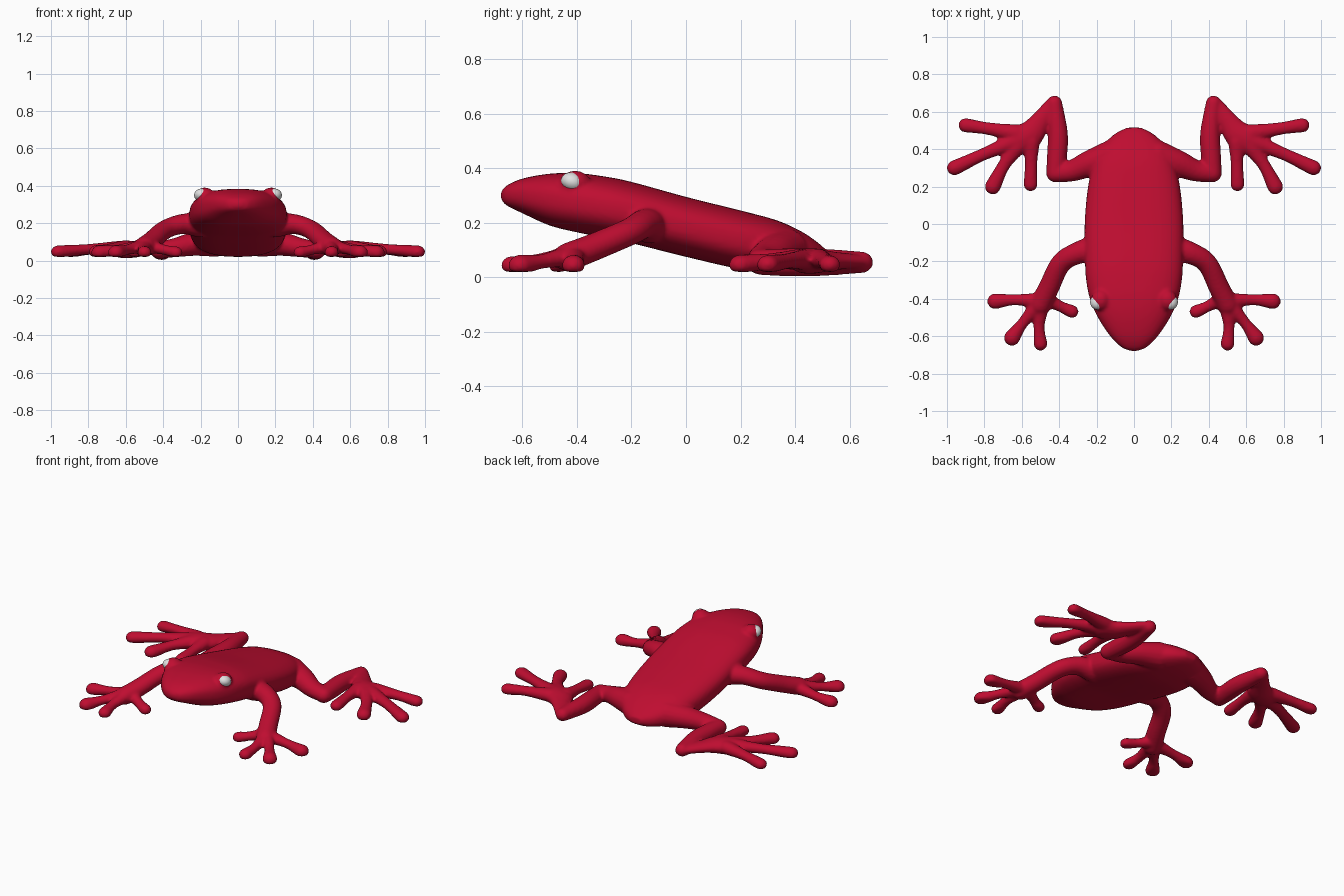
import bpy, bmesh, math
from mathutils import Vector, Matrix

if "Cube" in bpy.data.objects:
    bpy.data.objects.remove(bpy.data.objects["Cube"])


def material(name, rgb):
    m = bpy.data.materials.new(name)
    m.diffuse_color = (*rgb, 1)
    m.use_nodes = True
    m.node_tree.nodes["Principled BSDF"].inputs["Base Color"].default_value = m.diffuse_color
    return m


red = material("red skin", (0.52, 0.004, 0.03))
grey = material("pale eye", (0.75, 0.75, 0.75))


def spline(pts, steps=6):
    """Catmull-Rom through tuples of any length."""
    p = [Vector(q) for q in pts]
    p = [p[0] * 2 - p[1]] + p + [p[-1] * 2 - p[-2]]
    out = []
    for i in range(1, len(p) - 2):
        a, b, c, d = p[i - 1:i + 3]
        for s in range(steps):
            t = s / steps
            out.append(0.5 * (2 * b + (c - a) * t + (2 * a - 5 * b + 4 * c - d) * t * t
                              + (3 * b - a - 3 * c + d) * t ** 3))
    return out + [p[-2]]


def skin_rings(bm, rings):
    loops = [[bm.verts.new(co) for co in r] for r in rings]
    n = len(loops[0])
    for a, b in zip(loops, loops[1:]):
        for i in range(n):
            j = (i + 1) % n
            bm.faces.new((a[i], a[j], b[j], b[i]))
    bm.faces.new(loops[0][::-1])
    bm.faces.new(loops[-1])


def tube(bm, pts, flat=1.0, floor=0.0):
    """Round-ended limb through (x, y, z, radius), on both sides of the body."""
    path = spline(pts)
    co = [Vector(q[:3]) for q in path]
    rad = [q[3] for q in path]
    d0 = (co[0] - co[1]).normalized()
    d1 = (co[-1] - co[-2]).normalized()
    caps = [math.radians(a) for a in (20, 40, 60, 80)]
    start = [(co[0] + d0 * rad[0] * math.sin(a), rad[0] * math.cos(a), -d0) for a in reversed(caps)]
    end = [(co[-1] + d1 * rad[-1] * math.sin(a), rad[-1] * math.cos(a), d1) for a in caps]
    mid = []
    for i, c in enumerate(co):
        t = (co[min(i + 1, len(co) - 1)] - co[max(i - 1, 0)]).normalized()
        mid.append((c, rad[i], t))
    for side in (1, -1):
        rings = []
        for c, r, t in start + mid + end:
            u = t.cross(Vector((0, 0, 1))).normalized()
            v = u.cross(t)
            ring = []
            for k in range(16):
                a = math.tau * k / 16
                o = (u * math.cos(a) + v * math.sin(a)) * r
                ring.append((side * (c.x + o.x), c.y + o.y, max(floor, c.z + o.z * flat)))
            rings.append(ring)
        skin_rings(bm, rings)


bm = bmesh.new()

# Torso and head: y, half width, bottom z, top z
profile = [(-0.68, 0.012, 0.29, 0.31), (-0.66, 0.065, 0.265, 0.335), (-0.6, 0.127, 0.235, 0.362),
           (-0.5, 0.193, 0.19, 0.38), (-0.4, 0.236, 0.165, 0.382), (-0.3, 0.256, 0.145, 0.37),
           (-0.2, 0.262, 0.125, 0.35), (0, 0.264, 0.075, 0.295), (0.2, 0.246, 0.03, 0.245),
           (0.33, 0.212, 0.02, 0.21), (0.42, 0.165, 0.025, 0.17), (0.48, 0.105, 0.04, 0.13),
           (0.515, 0.04, 0.06, 0.1)]
rings = []
for y, w, lo, hi in spline(profile, 5):
    ring = []
    for k in range(40):
        c, s = math.cos(math.tau * k / 40), math.sin(math.tau * k / 40)
        ring.append((w * math.copysign(abs(c) ** 0.78, c), y,
                     (lo + hi) / 2 + (hi - lo) / 2 * math.copysign(abs(s) ** 0.78, s)))
    rings.append(ring)
skin_rings(bm, rings)

# Eye bumps
for side in (1, -1):
    bmesh.ops.create_uvsphere(bm, u_segments=24, v_segments=16, radius=1, matrix=Matrix.Translation(
        (side * 0.178, -0.407, 0.346)) @ Matrix.Diagonal((0.052, 0.057, 0.045, 1)))

# Arms
tube(bm, [(0.2, -0.13, 0.19, 0.075), (0.3, -0.155, 0.195, 0.06), (0.39, -0.21, 0.165, 0.055),
          (0.455, -0.34, 0.11, 0.056), (0.5, -0.43, 0.075, 0.058)], 0.9, 0.02)
# Fingers: knuckle, mid and tip positions
for kx, ky, mx, my, tx, ty, r in [(0.52, -0.41, 0.64, -0.405, 0.742, -0.413, 0.043),
                                  (0.52, -0.44, 0.595, -0.53, 0.652, -0.608, 0.044),
                                  (0.495, -0.44, 0.508, -0.55, 0.5, -0.64, 0.038),
                                  (0.47, -0.4, 0.395, -0.44, 0.332, -0.468, 0.036)]:
    tube(bm, [(kx, ky, 0.075, 0.042), (mx, my, 0.058, 0.03), (tx, ty, 0.044, r)], 0.9, 0.02)

# Hind legs: thigh, shin, foot
tube(bm, [(0.12, 0.36, 0.1, 0.09), (0.23, 0.325, 0.09, 0.073), (0.33, 0.285, 0.07, 0.058),
          (0.415, 0.272, 0.058, 0.05)], 0.9, 0.005)
tube(bm, [(0.42, 0.272, 0.056, 0.05), (0.412, 0.36, 0.055, 0.054), (0.407, 0.48, 0.055, 0.054),
          (0.425, 0.645, 0.055, 0.042)], 0.95, 0.0)
tube(bm, [(0.428, 0.645, 0.058, 0.042), (0.5, 0.55, 0.06, 0.055), (0.555, 0.48, 0.06, 0.075),
          (0.61, 0.45, 0.06, 0.08)], 0.6, 0.012)
# Toes
for kx, ky, mx, my, tx, ty, r in [(0.63, 0.485, 0.78, 0.51, 0.9, 0.528, 0.039),
                                  (0.64, 0.44, 0.8, 0.375, 0.96, 0.3, 0.041),
                                  (0.62, 0.42, 0.695, 0.315, 0.755, 0.2, 0.043),
                                  (0.55, 0.44, 0.55, 0.33, 0.553, 0.212, 0.038)]:
    tube(bm, [(kx, ky, 0.065, 0.048), (mx, my, 0.06, 0.034), (tx, ty, 0.047, r)], 0.85, 0.02)

# Fuse everything into one smooth skin
bmesh.ops.recalc_face_normals(bm, faces=bm.faces)
me = bpy.data.meshes.new("frog_skin")
bm.to_mesh(me)
bm.free()
me.materials.append(red)
frog = bpy.data.objects.new("frog_skin", me)
bpy.context.collection.objects.link(frog)
rm = frog.modifiers.new("fuse", 'REMESH')
rm.mode = 'VOXEL'
rm.voxel_size = 0.009
rm.use_smooth_shade = True
sm = frog.modifiers.new("soften", 'SMOOTH')
sm.factor = 0.5
sm.iterations = 6

# Pale eyes set in the bumps
for side, name in ((1, "left_eye"), (-1, "right_eye")):
    bpy.ops.mesh.primitive_uv_sphere_add(segments=24, ring_count=16, radius=1,
                                         location=(side * 0.195, -0.417, 0.35))
    eye = bpy.context.object
    eye.name = name
    eye.scale = (0.04, 0.042, 0.034)
    eye.rotation_euler.x = math.radians(-20)
    eye.data.materials.append(grey)
    bpy.ops.object.shade_smooth()
